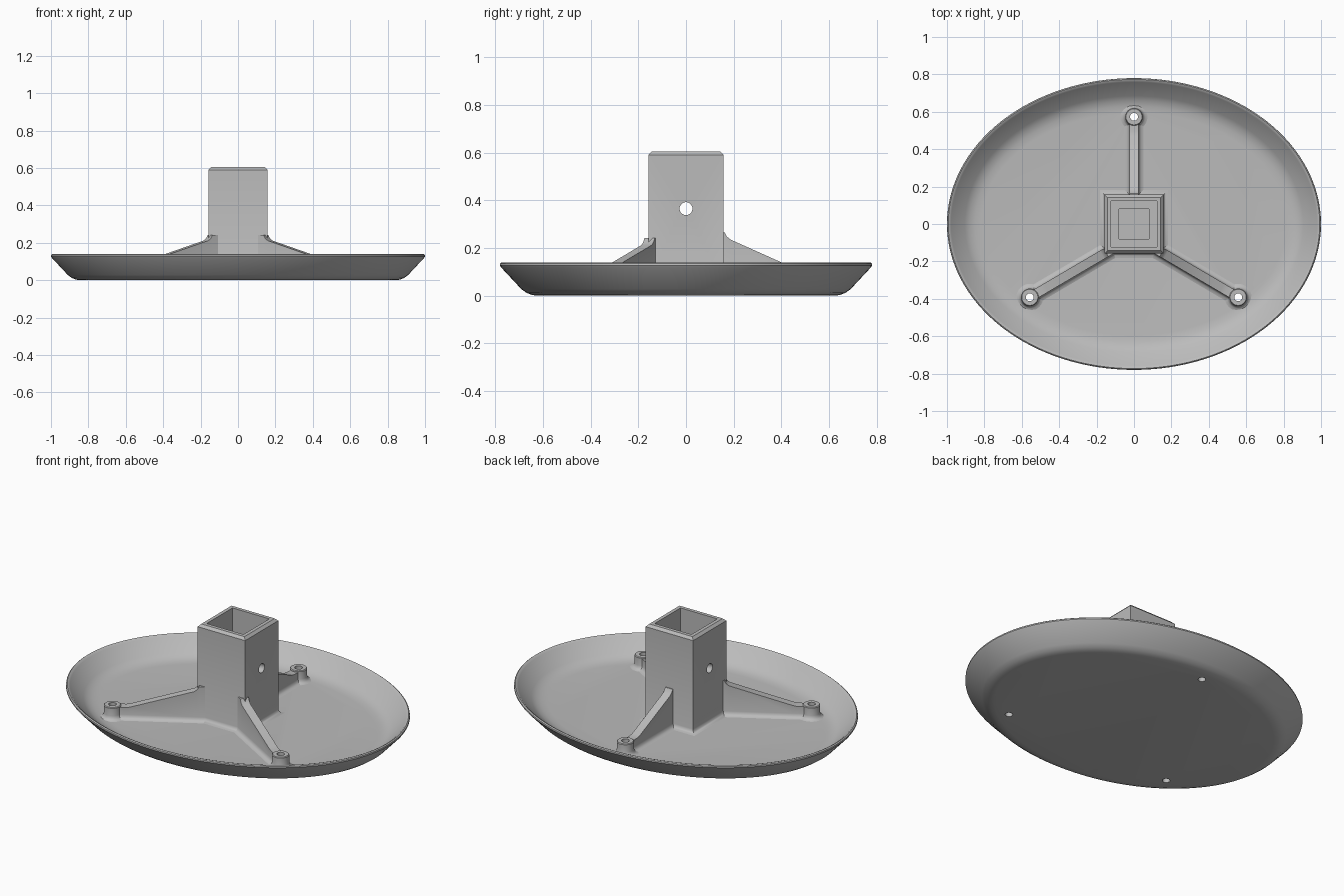
import bpy, bmesh
from math import cos, sin, pi, hypot, atan2
from mathutils import Matrix, Vector

if "Cube" in bpy.data.objects:
    bpy.data.objects.remove(bpy.data.objects["Cube"])

grey = bpy.data.materials.new("plain grey")
grey.use_nodes = True
grey.diffuse_color = (0.5, 0.5, 0.5, 1)
grey.node_tree.nodes["Principled BSDF"].inputs["Base Color"].default_value = grey.diffuse_color

FLOOR = 0.035
POST = 0.157


def loft(name, rings, closed=False):
    """Bridge rings of equal point count; cap the ends unless the loft is closed."""
    bm = bmesh.new()
    loops = [[bm.verts.new(p) for p in ring] for ring in rings]
    n = len(loops[0])
    pairs = list(zip(loops, loops[1:]))
    if closed:
        pairs.append((loops[-1], loops[0]))
    else:
        bm.faces.new(loops[0])
        bm.faces.new(loops[-1])
    for a, b in pairs:
        for i in range(n):
            j = (i + 1) % n
            bm.faces.new((a[i], a[j], b[j], b[i]))
    bmesh.ops.recalc_face_normals(bm, faces=bm.faces)
    mesh = bpy.data.meshes.new(name)
    bm.to_mesh(mesh)
    bm.free()
    mesh.materials.append(grey)
    obj = bpy.data.objects.new(name, mesh)
    bpy.context.collection.objects.link(obj)
    return obj


def oval(rx, ry, z, n=128, cx=0, cy=0):
    return [(cx + rx * cos(2 * pi * i / n), cy + ry * sin(2 * pi * i / n), z) for i in range(n)]


def square(h, z):
    return [(h, h, z), (-h, h, z), (-h, -h, z), (h, -h, z)]


def activate(obj):
    bpy.ops.object.select_all(action='DESELECT')
    obj.select_set(True)
    bpy.context.view_layer.objects.active = obj


def cut(obj, cutter):
    """Subtract the cutter for good, then discard it."""
    mod = obj.modifiers.new("hole", 'BOOLEAN')
    mod.operation = 'DIFFERENCE'
    mod.solver = 'EXACT'
    mod.object = cutter
    activate(obj)
    bpy.ops.object.modifier_apply(modifier=mod.name)
    bpy.data.objects.remove(cutter)


def smooth(obj):
    activate(obj)
    bpy.ops.object.shade_smooth_by_angle(angle=0.55)


# Oval dish: inset from the rim and height, underside to inner floor
dish_profile = [(0.16, 0), (0.135, 0.003), (0.112, 0.012), (0.09, 0.028), (0.006, 0.118),
                (0, 0.127), (0.001, 0.135), (0.007, 0.14), (0.015, 0.137), (0.022, 0.13),
                (0.095, 0.062), (0.12, 0.047), (0.15, 0.038), (0.185, FLOOR)]
dish = loft("dish", [oval(1 - d, 0.78 - d, z) for d, z in dish_profile])

# Square socket post: base fillet, chamfered rim, stepped blind pocket
post_profile = [(POST + 0.025, 0.02), (POST + 0.025, FLOOR), (POST + 0.012, FLOOR + 0.004),
                (POST + 0.004, FLOOR + 0.012), (POST, FLOOR + 0.025), (POST, 0.59),
                (POST - 0.014, 0.605), (0.122, 0.605), (0.122, 0.15), (0.08, 0.15), (0.08, 0.04)]
post = loft("socket_post", [square(h, z) for h, z in post_profile])

# Cross hole through the post from side to side
pin = loft("pin_cutter", [[(x, p[0], p[1] + 0.365) for p in oval(0.027, 0.027, 0, 32)]
                          for x in (-0.3, 0.3)])
cut(post, pin)


def rib(name, start, end, high, low):
    """Sloping web with a filleted foot, from the post out to a boss."""
    run = Vector((end[0] - start[0], end[1] - start[1], 0))
    length = run.length
    along = run.normalized()
    side = Vector((-along.y, along.x, 0))
    stations = [(-0.03, high + 0.03), (0.005, high + 0.03), (0.014, high + 0.013),
                (0.03, high), (length - 0.1, low + 0.005), (length - 0.075, low),
                (length - 0.032, low)]
    rings = []
    for t, h in stations:
        half = [(0.05, 0.02), (0.05, FLOOR), (0.037, FLOOR + 0.004),
                (0.029, FLOOR + 0.012), (0.025, FLOOR + 0.025), (0.025, h)]
        section = half + [(-w, z) for w, z in reversed(half)]
        base = Vector((start[0], start[1], 0)) + along * t
        rings.append([base + side * w + Vector((0, 0, z)) for w, z in section])
    return loft(name, rings)


# Three screw bosses with ribs, each drilled through the dish
boss_profile = [(0.021, 0.02), (0.072, 0.02), (0.072, FLOOR), (0.059, FLOOR + 0.004),
                (0.051, FLOOR + 0.012), (0.047, FLOOR + 0.025), (0.047, 0.105),
                (0.043, 0.109), (0.021, 0.109)]
mounts = [("back", (0, POST), (0, 0.573), 0.235),
          ("left", (0.145, -0.15), (0.557, -0.392), 0.212),
          ("right", (-0.145, -0.15), (-0.557, -0.392), 0.212)]
parts = [dish, post]
for label, start, end, high in mounts:
    parts.append(rib(label + "_rib", start, end, high, 0.102))
    parts.append(loft(label + "_boss",
                      [oval(r, r, z, 32, *end) for r, z in boss_profile], closed=True))
    cut(dish, loft("drill_cutter", [oval(0.021, 0.021, z, 32, *end) for z in (-0.05, 0.2)]))

for part in parts:
    smooth(part)
